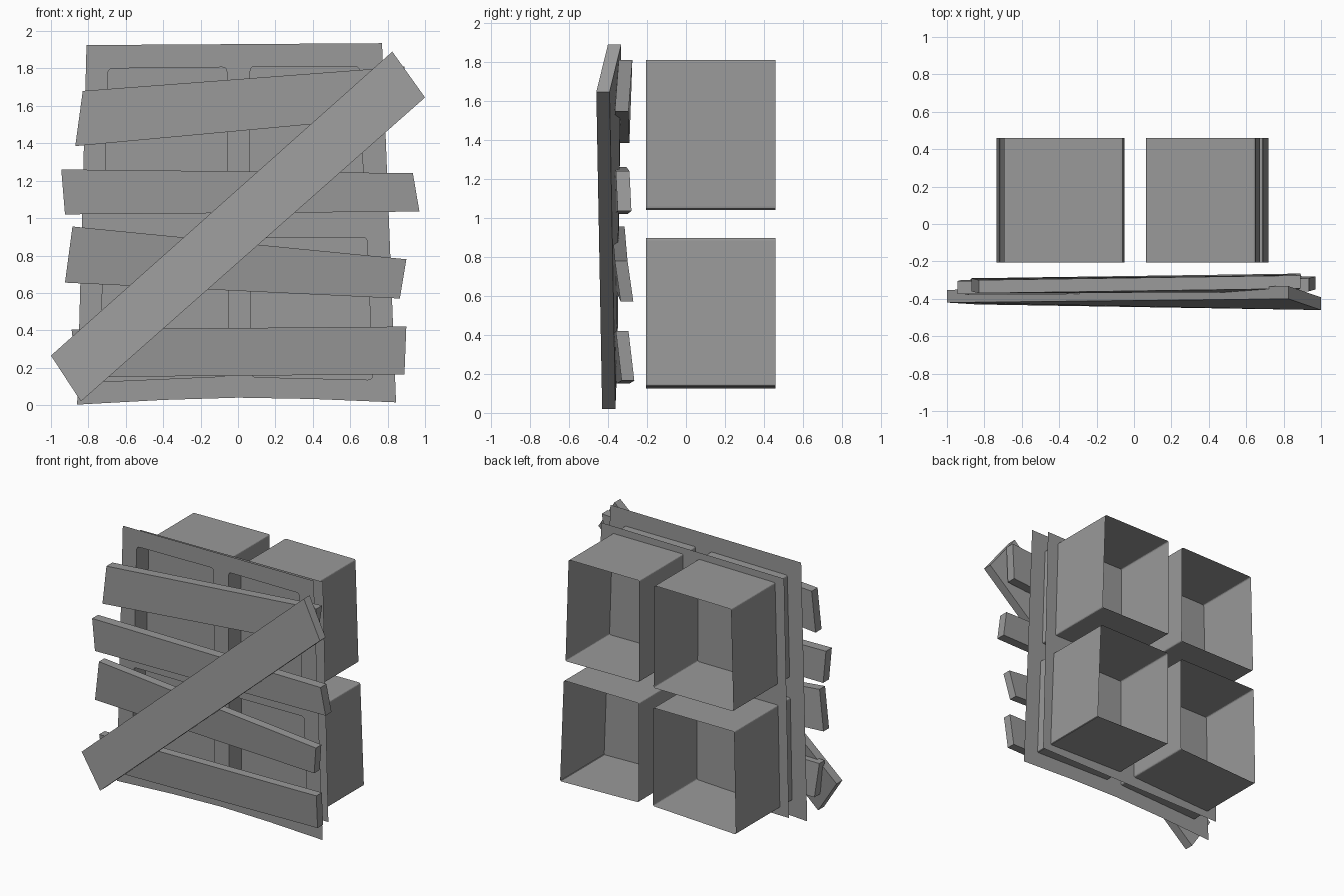
import bpy, bmesh
from mathutils import Vector

if "Cube" in bpy.data.objects:
    bpy.data.objects.remove(bpy.data.objects["Cube"])

FRONT, BACK, GLASS = -0.205, 0.46, -0.06

# Dark grey for every part
grey = bpy.data.materials.new("dark_grey")
grey.diffuse_color = (0.32, 0.32, 0.32, 1)
grey.use_nodes = True
grey.node_tree.nodes["Principled BSDF"].inputs["Base Color"].default_value = grey.diffuse_color


def finish(bm, name):
    bmesh.ops.recalc_face_normals(bm, faces=bm.faces)
    me = bpy.data.meshes.new(name)
    bm.to_mesh(me)
    bm.free()
    me.materials.append(grey)
    ob = bpy.data.objects.new(name, me)
    bpy.context.collection.objects.link(ob)
    return ob


def rounded(corners, r=0.025, steps=3):
    """Round the corners of an (x, z) polygon."""
    pts = []
    for i, c in enumerate(corners):
        p = Vector(c)
        a = p + (Vector(corners[i - 1]) - p).normalized() * r
        b = p + (Vector(corners[(i + 1) % len(corners)]) - p).normalized() * r
        for s in range(steps + 1):
            t = s / steps
            pts.append(a * (1 - t) ** 2 + p * 2 * t * (1 - t) + b * t * t)
    return pts


def add_loop(bm, pts, y):
    vs = [bm.verts.new((p[0], y, p[1])) for p in pts]
    return vs, [bm.edges.new((vs[i - 1], vs[i])) for i in range(len(vs))]


# Window openings, slightly crooked
openings = {
    "upper_left": [(-.695, 1.80), (-.06, 1.807), (-.055, 1.04), (-.715, 1.04)],
    "upper_right": [(.065, 1.81), (.65, 1.81), (.675, 1.045), (.065, 1.05)],
    "lower_left": [(-.72, .89), (-.05, .89), (-.05, .155), (-.735, .125)],
    "lower_right": [(.07, .892), (.69, .897), (.72, .135), (.07, .15)],
}

# Flat window frame with four holes and a bowed bottom edge
outline = [(-.81, 1.925), (.77, 1.935), (.845, .015), (.4, .033),
           (0, .04), (-.4, .028), (-.86, .003)]
bm = bmesh.new()
edges = add_loop(bm, outline, FRONT)[1]
for quad in openings.values():
    edges += add_loop(bm, rounded(quad), FRONT)[1]
bmesh.ops.triangle_fill(bm, edges=edges, use_beauty=True, use_dissolve=False,
                        normal=(0, -1, 0))
finish(bm, "window_frame")

# Deep open recess behind each opening
for name, quad in openings.items():
    bm = bmesh.new()
    pts = rounded(quad, 0.012)
    a = add_loop(bm, pts, FRONT)[0]
    b = add_loop(bm, pts, BACK)[0]
    for i in range(len(a)):
        bm.faces.new((a[i - 1], a[i], b[i], b[i - 1]))
    finish(bm, "recess_" + name)

# Single backing pane across all recesses
bm = bmesh.new()
bm.faces.new(add_loop(bm, [(-.77, 1.85), (.745, 1.865), (.79, .08), (-.81, .07)], GLASS)[0])
finish(bm, "glass_pane")


def plank(name, corners, depth=0.07):
    """Board from front corners (x, z, front y)."""
    bm = bmesh.new()
    f = [bm.verts.new((x, y, z)) for x, z, y in corners]
    b = [bm.verts.new((x, y + depth, z)) for x, z, y in corners]
    bm.faces.new(f)
    bm.faces.new(b[::-1])
    for i in range(4):
        bm.faces.new((f[i - 1], f[i], b[i], b[i - 1]))
    finish(bm, name)


# Boards nailed across the window
plank("plank_top", [(-.83, 1.68, -.37), (.89, 1.81, -.345), (.86, 1.545, -.365), (-.87, 1.385, -.36)])
plank("plank_upper_middle", [(-.945, 1.26, -.375), (.935, 1.24, -.36), (.97, 1.035, -.35), (-.925, 1.02, -.37)])
plank("plank_lower_middle", [(-.885, .955, -.38), (.90, .78, -.365), (.865, .57, -.335), (-.925, .655, -.37)], 0.065)
plank("plank_bottom", [(-.89, .405, -.37), (.90, .42, -.36), (.89, .165, -.33), (-.86, .15, -.355)], 0.065)
plank("plank_diagonal", [(-1, .265, -.42), (.825, 1.89, -.40), (1, 1.645, -.46), (-.84, .02, -.43)], 0.068)
